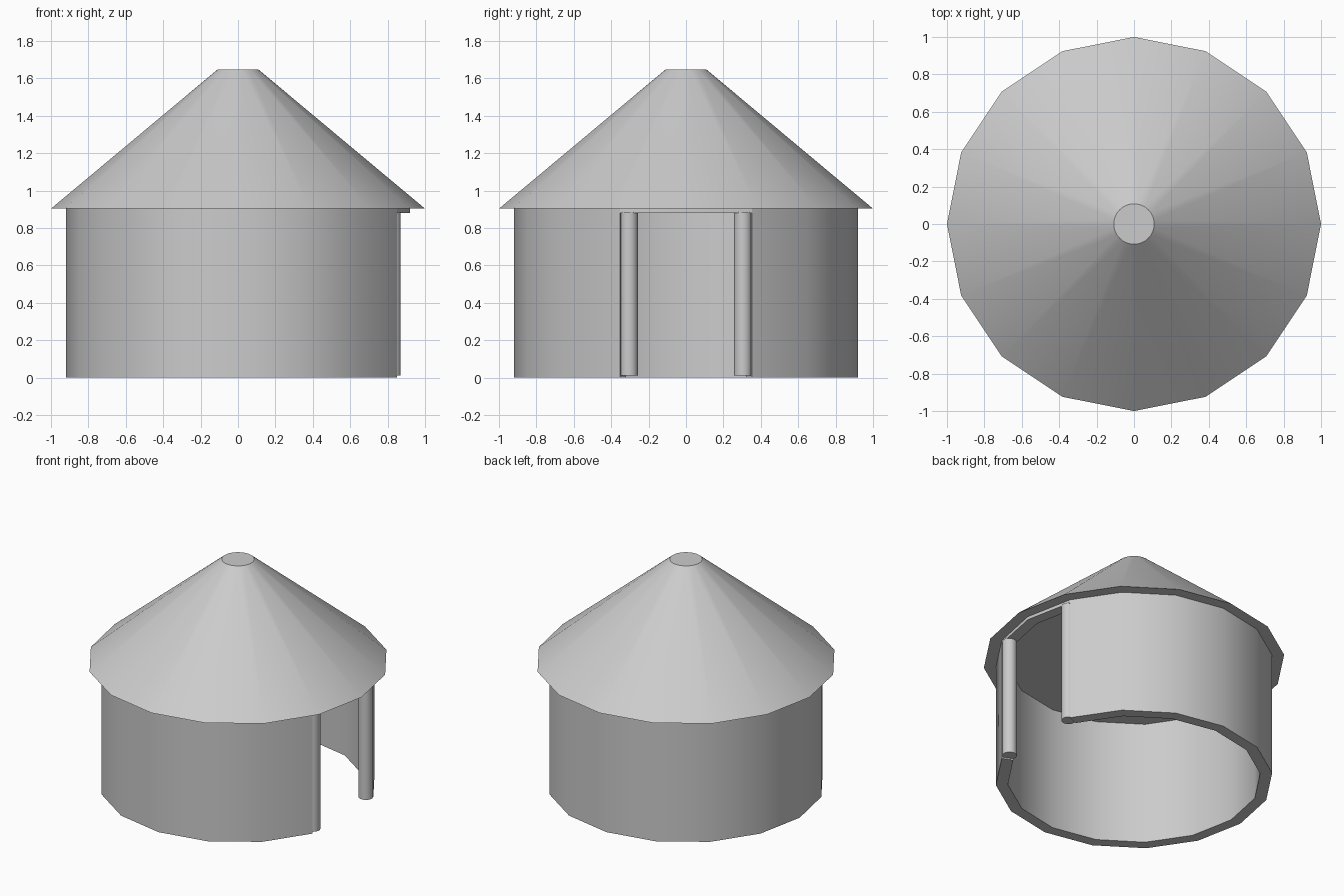
import bpy, bmesh, math

if "Cube" in bpy.data.objects:
    bpy.data.objects.remove(bpy.data.objects["Cube"])

SIDES = 16
STEP = 2 * math.pi / SIDES


def finish(name, bm):
    bmesh.ops.recalc_face_normals(bm, faces=bm.faces[:])
    mesh = bpy.data.meshes.new(name)
    bm.to_mesh(mesh)
    bm.free()
    obj = bpy.data.objects.new(name, mesh)
    bpy.context.collection.objects.link(obj)
    bpy.ops.object.select_all(action='DESELECT')
    obj.select_set(True)
    bpy.context.view_layer.objects.active = obj
    bpy.ops.object.shade_smooth_by_angle(angle=math.radians(35))
    return obj


def ring(bm, radius, z, count):
    return [bm.verts.new((radius * math.cos(2 * math.pi * i / count),
                          radius * math.sin(2 * math.pi * i / count), z))
            for i in range(count)]


def wall_arc(name, first, last, z0, z1, r_in=0.84, r_out=0.92):
    """Sweep a rectangular section through the wall's polygon corners."""
    bm = bmesh.new()
    rows = []
    for k in range(first, last + 1):
        c, s = math.cos(k * STEP), math.sin(k * STEP)
        rows.append([bm.verts.new((r * c, r * s, z)) for r, z in
                     ((r_in, z0), (r_out, z0), (r_out, z1), (r_in, z1))])
    for a, b in zip(rows, rows[1:]):
        for j in range(4):
            n = (j + 1) % 4
            bm.faces.new((a[j], a[n], b[n], b[j]))
    bm.faces.new(rows[0])
    bm.faces.new(rows[-1])
    return finish(name, bm)


# Round wall with a two-segment doorway facing +x, and the thin lintel over it
wall_arc("wall", 1, SIDES - 1, 0.0, 0.905)
wall_arc("door_lintel", -1, 1, 0.88, 0.905)

# Roof: sixteen-sided eave blending to a rounder flat top
bm = bmesh.new()
eave = ring(bm, 1.0, 0.903, SIDES)
top = ring(bm, 0.108, 1.648, SIDES * 2)
for i in range(SIDES):
    n = (i + 1) % SIDES
    t0, t1, t2 = top[2 * i], top[2 * i + 1], top[2 * n]
    bm.faces.new((eave[i], t1, t0))
    bm.faces.new((eave[i], eave[n], t1))
    bm.faces.new((eave[n], t2, t1))
bm.faces.new(top)
bm.faces.new(eave)
finish("roof", bm)

# Door posts at both ends of the wall
for name, side in (("door_post_left", -1), ("door_post_right", 1)):
    bm = bmesh.new()
    bmesh.ops.create_cone(bm, cap_ends=True, segments=24,
                          radius1=0.048, radius2=0.048, depth=0.875)
    bmesh.ops.translate(bm, verts=bm.verts[:], vec=(0.822, side * 0.305, 0.4475))
    finish(name, bm)
